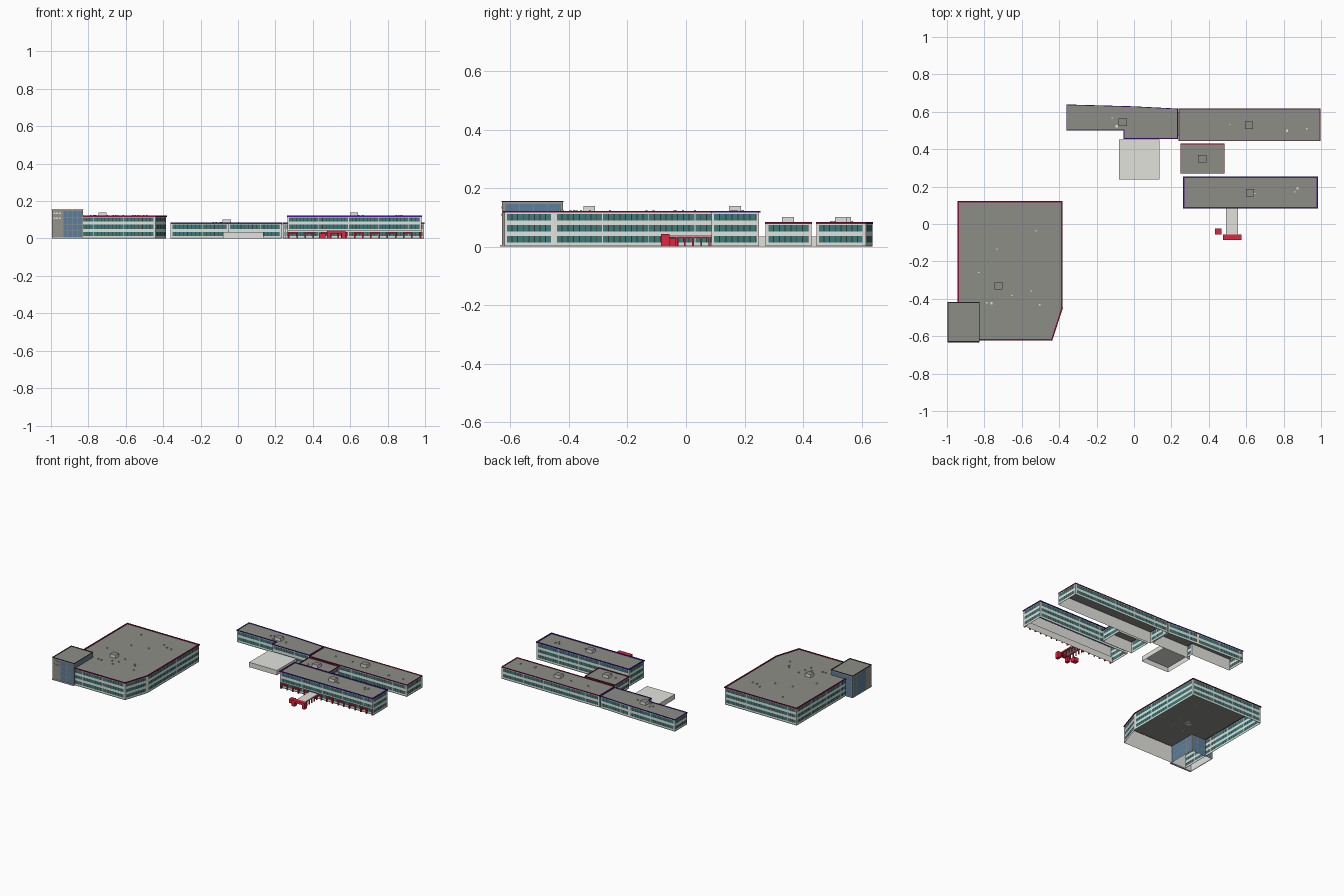
import bpy, bmesh, random
from mathutils import Vector

if "Cube" in bpy.data.objects:
    bpy.data.objects.remove(bpy.data.objects["Cube"])
random.seed(4)

COLOURS = {
    "wall_light": (0.76, 0.76, 0.72),
    "base_grey": (0.32, 0.32, 0.30),
    "roof_grey": (0.27, 0.27, 0.245),
    "teal_glass": (0.048, 0.195, 0.19),
    "dark_frame": (0.03, 0.035, 0.035),
    "blue_glass": (0.11, 0.21, 0.32),
    "entrance_red": (0.74, 0.02, 0.05),
    "crimson_trim": (0.25, 0.005, 0.05),
    "purple_trim": (0.07, 0.008, 0.32),
    "tower_stone": (0.30, 0.29, 0.26),
}
NAMES = list(COLOURS)
MATS = []
for name, rgb in COLOURS.items():
    m = bpy.data.materials.new(name)
    m.use_nodes = True
    m.diffuse_color = (*rgb, 1)
    m.node_tree.nodes["Principled BSDF"].inputs["Base Color"].default_value = (*rgb, 1)
    MATS.append(m)


class Part:
    """Collects coloured faces and turns them into one object."""

    def __init__(self, name):
        self.name, self.bm = name, bmesh.new()

    def face(self, points, colour):
        f = self.bm.faces.new([self.bm.verts.new(p) for p in points])
        f.material_index = NAMES.index(colour)

    def panel(self, p, q, z0, z1, colour):
        self.face([(*p, z0), (*q, z0), (*q, z1), (*p, z1)], colour)

    def prism(self, pts, z0, z1, colour, top=None):
        for i, p in enumerate(pts):
            self.panel(p, pts[(i + 1) % len(pts)], z0, z1, colour)
        self.face([(*p, z1) for p in pts], top or colour)
        self.face([(*p, z0) for p in reversed(pts)], colour)

    def box(self, x0, x1, y0, y1, z0, z1, colour, top=None):
        self.prism(rect(x0, x1, y0, y1), z0, z1, colour, top)

    def rim(self, pts, z0, z1, colour, t):
        for i, p in enumerate(pts):
            a, b = Vector(p), Vector(pts[(i + 1) % len(pts)])
            d = (b - a).normalized() * t
            n = Vector((d.y, -d.x))
            ring = [a - d + n, b + d + n, b + d - n, a - d - n]
            self.prism([tuple(v) for v in ring], z0, z1, colour)

    def finish(self):
        mesh = bpy.data.meshes.new(self.name)
        self.bm.to_mesh(mesh)
        self.bm.free()
        for m in MATS:
            mesh.materials.append(m)
        bpy.context.collection.objects.link(bpy.data.objects.new(self.name, mesh))


def rect(x0, x1, y0, y1):
    return [(x0, y0), (x1, y0), (x1, y1), (x0, y1)]


def window_row(part, a, b, z0, z1):
    """Light end piers, panes with dark mullions, a light pier every eighth bay."""
    length = (b - a).length
    d = (b - a) / length
    pier = min(0.009, length / 4)
    part.panel(a, a + d * pier, z0, z1, "wall_light")
    part.panel(b - d * pier, b, z0, z1, "wall_light")
    count = max(1, round((length - 2 * pier) / 0.02))
    cell = (length - 2 * pier) / count
    for i in range(count):
        s = a + d * (pier + i * cell)
        post = "wall_light" if i % 8 == 7 else "dark_frame"
        part.panel(s, s + d * cell * .84, z0, z1, "teal_glass")
        part.panel(s + d * cell * .84, s + d * cell, z0, z1, post)


FLOOR = 0.038


def building(name, pts, floors, trim, unit, vents, recess=0):
    """Open-bottomed shell with window bands, roof, trim and roof equipment."""
    part = Part(name)
    top = floors * FLOOR + 0.006
    for i, p in enumerate(pts):
        a, b = Vector(p), Vector(pts[(i + 1) % len(pts)])
        d = (b - a).normalized()
        inward = Vector((-d.y, d.x))
        south = d.x > .9
        for k in range(floors):
            z = 0.006 + k * FLOOR
            shift = inward * (recess if south and k == 0 else 0)
            e, f = a + shift, b + shift
            if k == 0:
                part.panel(e, f, 0, z, "base_grey")
            part.panel(e, f, z, z + 0.008, "wall_light")
            window_row(part, e, f, z + 0.008, z + 0.030)
            part.panel(e, f, z + 0.030, z + FLOOR, "wall_light")
            if south:  # plain inner lining
                part.panel(f + inward * .003, e + inward * .003, 0 if k == 0 else z,
                           z + FLOOR - .003, "wall_light")
        if south and recess:  # soffit over the arcade
            z = FLOOR + .006
            part.face([(*(a + inward * recess), z), (*(b + inward * recess), z),
                       (*b, z), (*a, z)], "wall_light")
    part.face([(*p, top - 0.002) for p in pts], "roof_grey")
    part.finish()

    edge = Part(name + "_roof_trim")
    edge.rim(pts, top - 0.004, top + 0.0025, trim, .002 * (floors - 1))
    edge.finish()

    gear = Part(name + "_roof_units")
    x, y = unit
    gear.box(x - .022, x + .022, y - .02, y + .02, top - .002, top + .019,
             "wall_light", "roof_grey")
    xs, ys = [p[0] for p in pts], [p[1] for p in pts]
    for i in range(vents):
        vx = random.uniform(min(xs) + .15 * (max(xs) - min(xs)), max(xs) - .07)
        vy = random.uniform(max(min(ys) + .05, max(ys) - .6), max(ys) - .05)
        r = .006 if i == 0 else .0035
        gear.box(vx - r, vx + r, vy - r, vy + r, top - .002, top + .005,
                 "wall_light", "roof_grey" if i % 2 else "wall_light")
    gear.finish()


# Main blocks
building("west_block", [(-.94, -.62), (-.44, -.62), (-.385, -.45), (-.385, .12), (-.94, .12)],
         3, "crimson_trim", (-.725, -.33), 16)
building("south_east_wing", rect(.265, .98, .087, .25), 3, "purple_trim", (.62, .167), 5, .014)
building("middle_wing", rect(.25, .482, .272, .428), 2, "crimson_trim", (.365, .348), 2)
building("north_east_wing", rect(.24, .995, .445, .615), 2, "crimson_trim", (.615, .528), 5)
building("north_west_wing", [(-.36, .502), (-.053, .502), (-.053, .457), (.232, .457),
                             (.232, .615), (0, .627), (-.36, .637)],
         2, "purple_trim", (-.06, .543), 4)

# Corner tower: stone frame with a grid of blue glass
tower = Part("corner_tower")
TX0, TX1, TY0, TY1, TH = -.995, -.828, -.628, -.42, .155
shape = rect(TX0, TX1, TY0, TY1)
for i, p in enumerate(shape):
    a, b = Vector(p), Vector(shape[(i + 1) % 4])
    d = b - a
    start = .36 if i == 0 else .05
    end = .72 if i == 3 else .97
    n = Vector((d.y, -d.x)).normalized() * .001
    tower.panel(a, b, 0, .006, "base_grey")
    tower.panel(a, b, .146, TH, "tower_stone")
    tower.panel(a, a + d * start, .006, .146, "tower_stone")
    tower.panel(a + d * end, b, .006, .146, "tower_stone")
    tower.panel(a + d * start, a + d * end, .006, .146, "blue_glass")
    if i in (0, 3):  # plain inner lining
        tower.panel(b - n * 2, a - n * 2, .007, .146, "wall_light")
    for k in range(5):
        s = a + d * (start + (end - start) * k / 4) + n
        w = d.normalized() * .001
        tower.panel(s - w, s + w, .006, .146, "tower_stone")
    for k in range(1, 4):
        z = .006 + .035 * k
        tower.panel(a + d * start + n, a + d * end + n, z - .001, z + .001, "tower_stone")
tower.face([(*p, TH - .004) for p in shape], "roof_grey")
tower.rim(shape, TH - .003, TH + .001, "dark_frame", .002)
tower.box(TX0, TX1, -.635, TY0, 0, .006, "wall_light")
for z in (.105, .13):
    for x in (-.982, -.967, -.952):
        tower.box(x - .005, x + .005, TY0 - .002, TY0, z, z + .008, "wall_light")
tower.finish()

# Low annex, open underneath
annex = Part("low_annex")
plan = rect(-.08, .135, .237, .452)
for i, p in enumerate(plan):
    annex.panel(p, plan[(i + 1) % 4], 0, .034, "wall_light")
annex.face([(*p, .034) for p in plan], "wall_light")
annex.finish()

# Narrow link between the two north wings
link = Part("north_link")
link.box(.232, .24, .47, .6, .006, .075, "wall_light")
link.finish()

# Red arcade tucked under the south-east wing
arcade = Part("red_arcade")
bays = 16
for i in range(bays + 1):
    x = .272 + i * .702 / bays
    arcade.box(x - .004, x + .004, .088, .096, 0, .036, "entrance_red")
    if i % 2 == 0 and i < bays:
        arcade.box(x, x + .702 / bays, .088, .096, .028, .036, "entrance_red")
arcade.finish()

# Entrance canopy with posts, portal and kiosk
canopy = Part("entrance_canopy")
canopy.box(.493, .557, -.058, .09, .035, .039, "wall_light")
for x in (.493, .551):
    canopy.box(x, x + .006, -.058, .09, .030, .0365, "entrance_red")
    for k in range(5):
        y = -.035 + k * .028
        canopy.box(x, x + .006, y, y + .006, 0, .031, "entrance_red")
canopy.finish()

portal = Part("red_portal")
portal.box(.475, .575, -.085, -.057, .027, .043, "entrance_red")
for x in (.475, .553):
    portal.box(x, x + .022, -.085, -.057, 0, .027, "entrance_red")
portal.finish()

kiosk = Part("red_kiosk")
kiosk.box(.434, .468, -.057, -.025, 0, .028, "entrance_red")
kiosk.finish()
